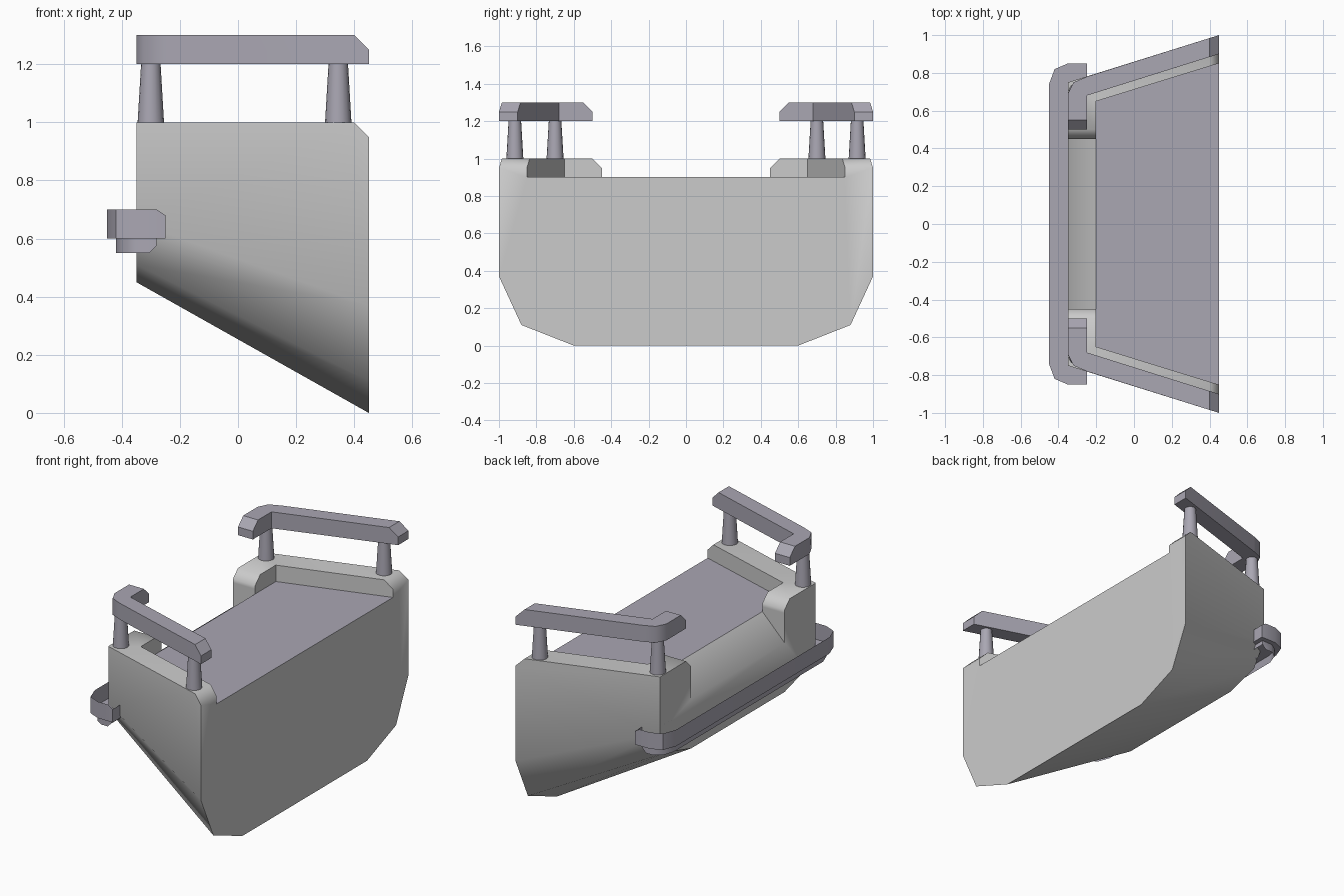
import bpy, bmesh, math
from mathutils import Vector

cube = bpy.data.objects.get("Cube")
if cube:
    bpy.data.objects.remove(cube, do_unlink=True)


def material(name, rgb):
    m = bpy.data.materials.new(name)
    m.use_nodes = True
    m.diffuse_color = (*rgb, 1)
    m.node_tree.nodes["Principled BSDF"].inputs["Base Color"].default_value = (*rgb, 1)
    return m


GREY = material("light grey", (0.60, 0.60, 0.60))
PURPLE = material("purple grey", (0.40, 0.385, 0.45))


def activate(obj):
    bpy.ops.object.select_all(action='DESELECT')
    obj.select_set(True)
    bpy.context.view_layer.objects.active = obj


def smooth(obj, degrees):
    activate(obj)
    bpy.ops.object.shade_smooth_by_angle(angle=math.radians(degrees))


def loft(name, ring_a, ring_b, mat=None, cuts=()):
    """Solid between two matching rings, trimmed by (point, normal) planes."""
    bm = bmesh.new()
    a = [bm.verts.new(p) for p in ring_a]
    b = [bm.verts.new(p) for p in ring_b]
    bm.faces.new(a)
    bm.faces.new(b[::-1])
    for i in range(len(a)):
        j = (i + 1) % len(a)
        bm.faces.new((a[j], a[i], b[i], b[j]))
    for co, no in cuts:
        geom = bm.verts[:] + bm.edges[:] + bm.faces[:]
        cut = bmesh.ops.bisect_plane(bm, geom=geom, plane_co=co,
                                     plane_no=Vector(no).normalized(), clear_outer=True)
        edges = [g for g in cut["geom_cut"] if isinstance(g, bmesh.types.BMEdge)]
        bmesh.ops.holes_fill(bm, edges=edges)
    bmesh.ops.recalc_face_normals(bm, faces=bm.faces[:])
    me = bpy.data.meshes.new(name)
    bm.to_mesh(me)
    bm.free()
    obj = bpy.data.objects.new(name, me)
    bpy.context.collection.objects.link(obj)
    if mat:
        me.materials.append(mat)
    return obj


def slab(name, outline, z0, z1, mat=None, cuts=()):
    return loft(name, [(x, y, z0) for x, y in outline],
                [(x, y, z1) for x, y in outline], mat, cuts)


def both_sides(points):
    """Close a half outline by reflecting it in y."""
    return points + [(x, -y) for x, y in reversed(points)]


def mirror_y(obj):
    mod = obj.modifiers.new("other side", 'MIRROR')
    mod.use_axis = (False, True, False)


# Hull: wide flat end tapering to a smaller, higher end
profile = both_sides([(1.0, 1.0), (0.37, 1.0), (0.11, 0.88), (0.0, 0.6)])
wide_end = [(0.45, y, z) for z, y in profile]
small_end = [(-0.35, y * 0.75, 1 - 0.55 * (1 - z)) for z, y in profile]
hull = loft("hull", wide_end, small_end, GREY, [((0.45, 0, 0.95), (1, 0, 1))])

# Cutters: deck recess, gap between the rim ends, sloping sill
recess = slab("recess_cutter", both_sides([(-0.2, 0.65), (0.6, 0.897)]), 0.9, 1.2)
gap_profile = both_sides([(0.9, 0.45), (0.95, 0.45), (1.1, 0.6)])
gap = loft("gap_cutter", [(-0.5, y, z) for z, y in gap_profile],
           [(-0.1, y, z) for z, y in gap_profile])
sill_profile = [(-0.2, 0.9), (-0.2, 0.93), (-0.5, 0.93), (-0.5, 0.6)]
sill = loft("sill_cutter", [(x, 0.45, z) for x, z in sill_profile],
            [(x, -0.45, z) for x, z in sill_profile])
activate(hull)
for cutter in (recess, gap, sill):
    cutter.hide_render = True
    mod = hull.modifiers.new("cut", 'BOOLEAN')
    mod.operation = 'DIFFERENCE'
    mod.solver = 'EXACT'
    mod.object = cutter
    bpy.ops.object.modifier_apply(modifier=mod.name)
    bpy.data.objects.remove(cutter, do_unlink=True)
smooth(hull, 50)

# Deck colour on the level faces at the recess floor
if len(hull.data.materials) < 2:
    hull.data.materials.append(PURPLE)
else:
    hull.data.materials[1] = PURPLE
bm = bmesh.new()
bm.from_mesh(hull.data)
for f in bm.faces:
    deck = f.normal.z > 0.99 and abs(f.calc_center_median().z - 0.9) < 0.01
    f.material_index = int(deck)
    if deck:
        for e in f.edges:
            e.smooth = False
bm.to_mesh(hull.data)
bm.free()

# Upper handrails with bevelled ends
rail = slab("handrail",
            [(0.45, 1.0), (-0.25, 0.78), (-0.32, 0.75), (-0.35, 0.69),
             (-0.35, 0.5), (-0.25, 0.5), (-0.25, 0.68), (0.45, 0.9)],
            1.2, 1.3, PURPLE,
            [((0.45, 0, 1.25), (1, 0, 1)), ((0, 0.5, 1.25), (0, -1, 1))])
mirror_y(rail)
smooth(rail, 42)

# Tapered rail posts
for name, x, y in (("inner_post", -0.3, 0.7), ("outer_post", 0.345, 0.915)):
    rings = [[(x + r * math.cos(t * math.tau / 16), y + r * math.sin(t * math.tau / 16), z)
              for t in range(16)] for r, z in ((0.046, 0.99), (0.033, 1.21))]
    post = loft(name, *rings, PURPLE)
    mirror_y(post)
    smooth(post, 42)

# Bumper wrapping the small end, with a thinner strip below
bumper = slab("bumper",
              both_sides([(-0.35, 0.75), (-0.25, 0.75), (-0.25, 0.85),
                          (-0.35, 0.85), (-0.42, 0.82), (-0.45, 0.74)]),
              0.6, 0.7, PURPLE, [((-0.25, 0, 0.68), (1, 0, 1.5))])
strip = slab("bumper_strip",
             both_sides([(-0.34, 0.7), (-0.28, 0.72), (-0.28, 0.82),
                         (-0.35, 0.82), (-0.395, 0.79), (-0.42, 0.72)]),
             0.55, 0.6, PURPLE, [((-0.28, 0, 0.575), (1, 0, -1))])
smooth(bumper, 42)
smooth(strip, 42)
